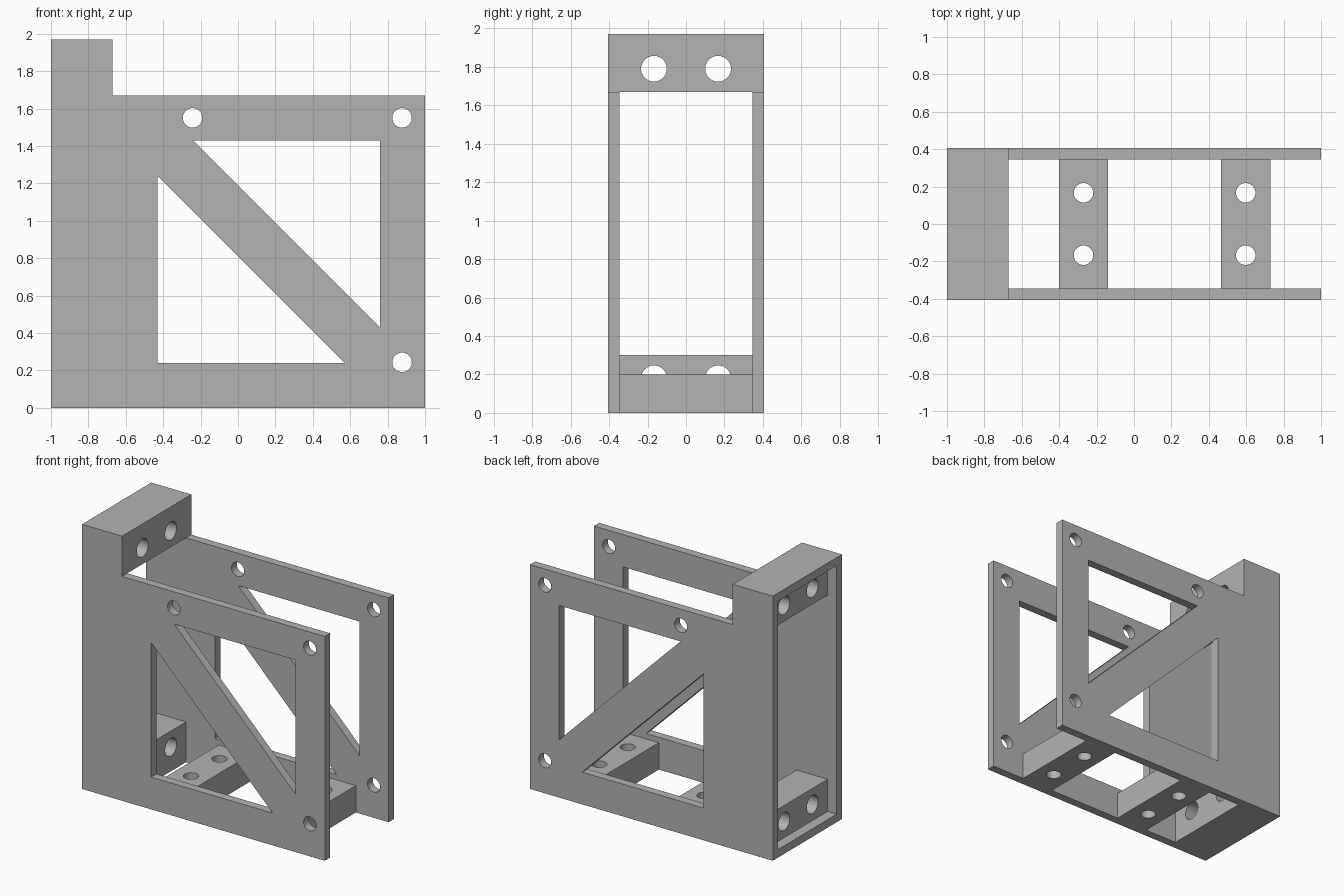
import bpy
import math
from mathutils import Matrix, Vector

if "Cube" in bpy.data.objects:
    bpy.data.objects.remove(bpy.data.objects["Cube"])

grey = bpy.data.materials.new("plain grey")
grey.diffuse_color = (0.45, 0.45, 0.45, 1)
grey.use_nodes = True
grey.node_tree.nodes["Principled BSDF"].inputs["Base Color"].default_value = grey.diffuse_color

X, Y, Z = Vector((1, 0, 0)), Vector((0, 1, 0)), Vector((0, 0, 1))


def circle(u, v, r, n=40):
    return [(u + r * math.cos(2 * math.pi * i / n), v + r * math.sin(2 * math.pi * i / n)) for i in range(n)]


def rect(u0, u1, v0, v1):
    return [(u0, v0), (u1, v0), (u1, v1), (u0, v1)]


def slab(name, loops, u, v, start, end):
    """Extrude an outline with holes (loops in the u/v plane) along u x v."""
    cu = bpy.data.curves.new(name, 'CURVE')
    cu.dimensions = '2D'
    cu.fill_mode = 'BOTH'
    cu.extrude = (end - start) / 2
    for pts in loops:
        s = cu.splines.new('POLY')
        s.points.add(len(pts) - 1)
        for p, (a, b) in zip(s.points, pts):
            p.co = (a, b, 0, 1)
        s.use_cyclic_u = True
    tmp = bpy.data.objects.new(name + "_outline", cu)
    bpy.context.scene.collection.objects.link(tmp)
    bpy.context.view_layer.update()
    mesh = bpy.data.meshes.new_from_object(tmp.evaluated_get(bpy.context.evaluated_depsgraph_get()))
    bpy.data.objects.remove(tmp)
    n = u.cross(v)
    m = Matrix((u, v, n)).transposed().to_4x4()
    m.translation = n * (start + end) / 2
    mesh.transform(m)
    mesh.materials.clear()
    mesh.materials.append(grey)
    ob = bpy.data.objects.new(name, mesh)
    bpy.context.scene.collection.objects.link(ob)
    bpy.ops.object.select_all(action='DESELECT')
    ob.select_set(True)
    bpy.context.view_layer.objects.active = ob
    # weld the caps to the sides so the slab is closed
    bpy.ops.object.mode_set(mode='EDIT')
    bpy.ops.mesh.select_all(action='SELECT')
    bpy.ops.mesh.remove_doubles(threshold=0.0001)
    bpy.ops.mesh.normals_make_consistent(inside=False)
    bpy.ops.object.mode_set(mode='OBJECT')
    bpy.ops.object.shade_smooth_by_angle(angle=math.radians(30))
    return ob


OUT, IN = 0.407, 0.345      # outer and inner faces of the side plates
HOLE_Y = 0.167

# Side plates: stepped outline, two triangular windows, three bolt holes
plate = [
    [(-1, 0), (1, 0), (1, 1.67), (-0.67, 1.67), (-0.67, 1.97), (-1, 1.97)],
    [(-0.24, 1.43), (0.76, 1.43), (0.76, 0.43)],
    [(-0.43, 1.24), (-0.43, 0.24), (0.57, 0.24)],
    circle(-0.243, 1.55, 0.052),
    circle(0.877, 1.55, 0.052),
    circle(0.877, 0.243, 0.052),
]
slab("front_side_plate", plate, X, Z, IN, OUT)
slab("back_side_plate", plate, X, Z, -OUT, -IN)

# Column end caps and the recessed drilled blocks against them
for name, cap, block, hole_z in (("top", (1.91, 1.97), (1.67, 1.91), 1.79),
                                 ("bottom", (0, 0.06), (0.06, 0.30), 0.18)):
    slab(name + "_cap", [rect(-1, -0.67, -IN, IN)], X, Y, *cap)
    holes = [circle(s * HOLE_Y, hole_z, 0.067) for s in (-1, 1)]
    slab(name + "_block", [rect(-IN, IN, *block)] + holes, Y, Z, -0.925, -0.67)

# Low cross bars with vertical bolt holes
for name, cx in (("inner_cross_bar", -0.27), ("outer_cross_bar", 0.597)):
    holes = [circle(cx, s * HOLE_Y, 0.052) for s in (-1, 1)]
    slab(name, [rect(cx - 0.132, cx + 0.132, -IN, IN)] + holes, X, Y, 0, 0.2)
